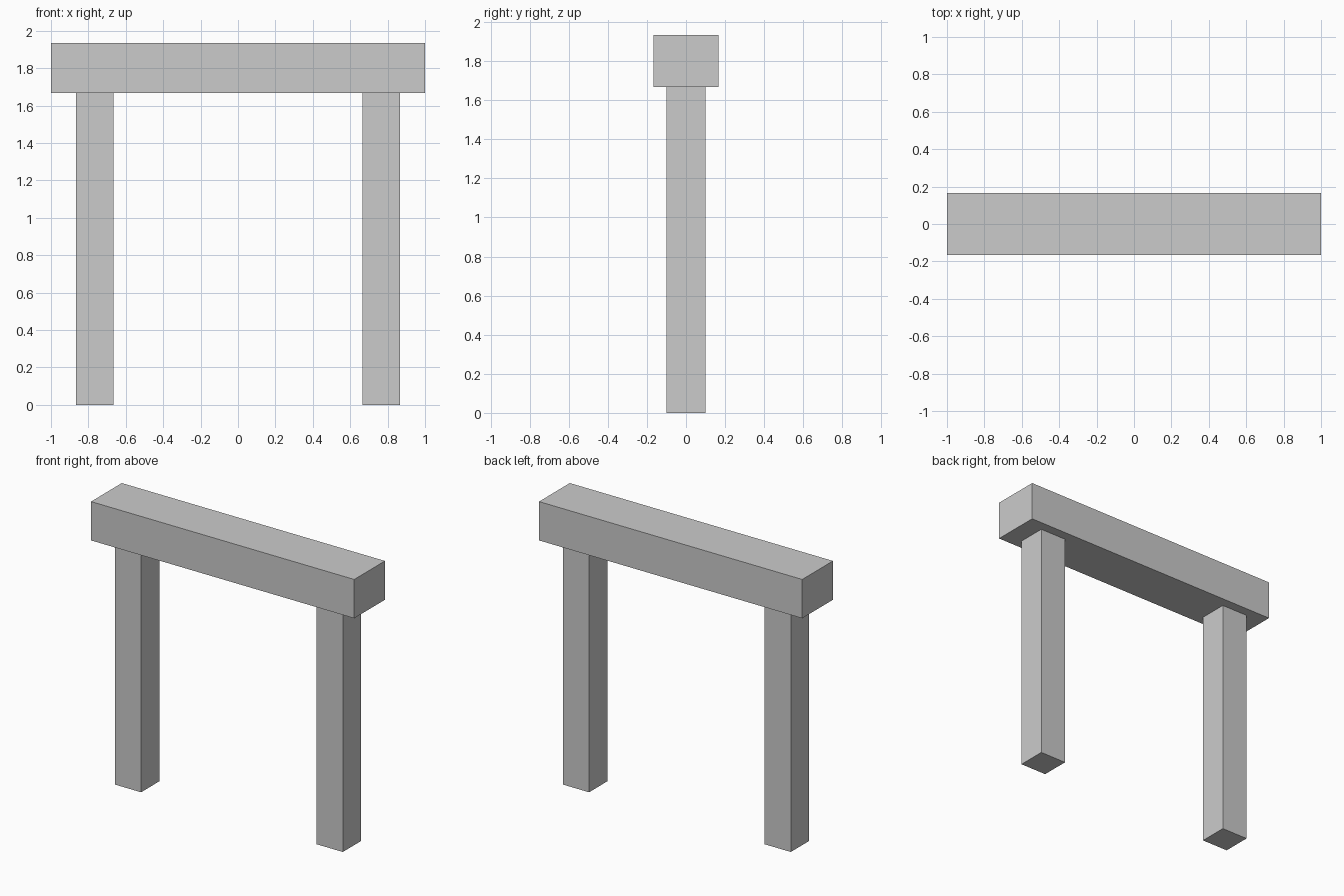
import bpy

if "Cube" in bpy.data.objects:
    bpy.data.objects.remove(bpy.data.objects["Cube"])

U = 1 / 15  # design module: the beam is 30 modules long


def box(name, size, centre):
    bpy.ops.mesh.primitive_cube_add(size=1, location=[c * U for c in centre])
    obj = bpy.context.object
    obj.name = name
    obj.scale = [s * U for s in size]
    bpy.ops.object.transform_apply(location=False, rotation=False, scale=True)
    return obj


# Two square posts
for side, x in (("left", -11.5), ("right", 11.5)):
    box(side + "_post", (3, 3, 25), (x, 0, 12.5))

# Beam resting on the posts
box("top_beam", (30, 5, 4), (0, 0, 27))
